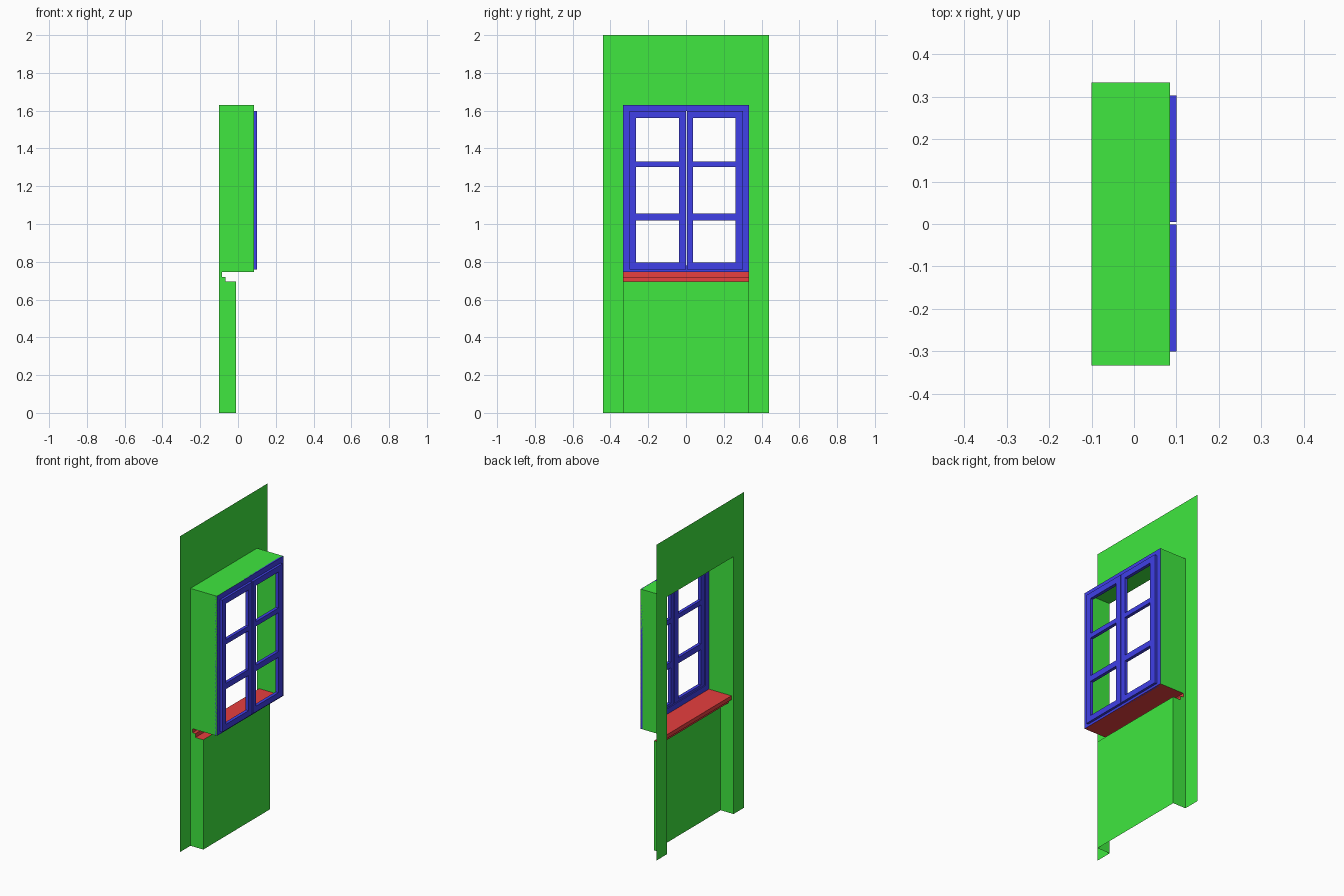
import bpy, bmesh

if "Cube" in bpy.data.objects:
    bpy.data.objects.remove(bpy.data.objects["Cube"])


def material(name, rgb):
    m = bpy.data.materials.new(name)
    m.diffuse_color = (*rgb, 1)
    m.use_nodes = True
    m.node_tree.nodes["Principled BSDF"].inputs["Base Color"].default_value = m.diffuse_color
    return m


GREEN = material("wall_green", (0.05, 0.8, 0.05))
BLUE = material("frame_blue", (0.05, 0.05, 0.8))
RED = material("sill_red", (0.8, 0.05, 0.05))


def finish(name, bm, mat):
    me = bpy.data.meshes.new(name)
    bm.to_mesh(me)
    bm.free()
    me.materials.append(mat)
    ob = bpy.data.objects.new(name, me)
    bpy.context.collection.objects.link(ob)
    return ob


def sheet(name, pts, mat):
    """One flat face from its outline."""
    bm = bmesh.new()
    bm.faces.new([bm.verts.new(p) for p in pts])
    return finish(name, bm, mat)


def strip(name, profile, half, mat):
    """Open x/z profile swept across y, without end caps."""
    bm = bmesh.new()
    rows = [[bm.verts.new((x, s * half, z)) for s in (-1, 1)] for x, z in profile]
    for a, b in zip(rows, rows[1:]):
        bm.faces.new((a[0], b[0], b[1], a[1]))
    return finish(name, bm, mat)


def bars(name, x0, x1, rects, mat):
    """Boxes of shared depth, each given as y0, y1, z0, z1."""
    bm = bmesh.new()
    for y0, y1, z0, z1 in rects:
        vs = bmesh.ops.create_cube(bm, size=1)["verts"]
        for v in vs:
            v.co = (x1 if v.co.x > 0 else x0,
                    y1 if v.co.y > 0 else y0,
                    z1 if v.co.z > 0 else z0)
    return finish(name, bm, mat)


XW, XP, XF = -0.1, -0.01, 0.085      # wall, apron panel and window planes
W, H = 0.333, 0.44                   # half widths of opening and wall
SILL, HEAD = 0.745, 1.63

# Wall sheet around the tall opening
sheet("wall", [(XW, y, z) for y, z in (
    (-H, 0), (-H, 2), (H, 2), (H, 0), (W, 0), (W, HEAD), (-W, HEAD), (-W, 0))], GREEN)

# Stepped sill, then the reveal sides cut to its profile
sill = [(XF, SILL), (-0.085, SILL), (-0.085, 0.72), (-0.065, 0.72),
        (-0.065, 0.695), (XP, 0.695)]
strip("window_sill", sill, W, RED)
side = [(XW, HEAD), (XF, HEAD)] + sill + [(XP, 0), (XW, 0)]
for label, s in (("left", -1), ("right", 1)):
    pts = [(x, s * W, z) for x, z in side]
    sheet("reveal_side_" + label, pts[::s], GREEN)

# Reveal ceiling and the panel below the sill
strip("reveal_top", [(XW, HEAD), (XF, HEAD)], W, GREEN)
strip("apron_panel", [(XP, 0.695), (XP, 0)], W, GREEN)

# Fixed window frame
bars("window_frame", 0.073, XF, [
    (-W, -0.3, SILL, HEAD), (0.3, W, SILL, HEAD),
    (-0.3, 0.3, 1.597, HEAD), (-0.3, 0.3, SILL, 0.78)], BLUE)

# Two casements with three panes each
Z0, Z1 = 0.76, 1.597
for label, y0, p0, p1, y1 in (("left", -0.3, -0.264, -0.037, -0.001),
                              ("right", 0.005, 0.038, 0.262, 0.302)):
    rails = [(Z0, 0.796), (1.019, 1.056), (1.302, 1.332), (1.56, Z1)]
    bars("casement_" + label, 0.08, 0.1,
         [(y0, p0, Z0, Z1), (p1, y1, Z0, Z1)] + [(p0, p1, a, b) for a, b in rails], BLUE)
